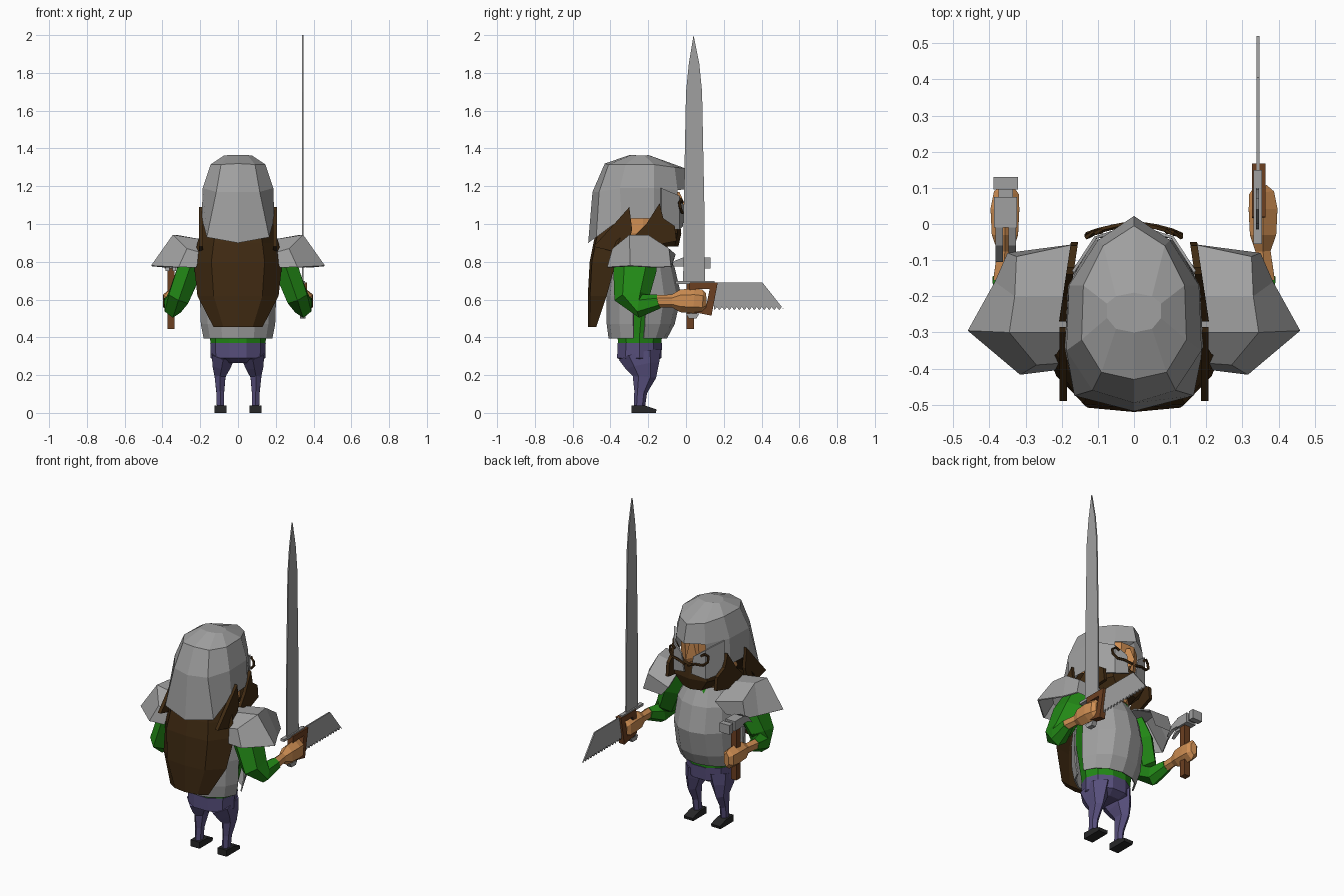
import bpy, bmesh, math
from mathutils import Vector

if "Cube" in bpy.data.objects:
    bpy.data.objects.remove(bpy.data.objects["Cube"])


def mat(name, r, g, b):
    m = bpy.data.materials.new(name)
    m.diffuse_color = (r, g, b, 1)
    m.use_nodes = True
    m.node_tree.nodes["Principled BSDF"].inputs["Base Color"].default_value = m.diffuse_color
    return m


STEEL = mat("steel grey", .35, .35, .35)
HAIR = mat("dark brown hair", .05, .023, .006)
GREEN = mat("green cloth", .016, .25, .008)
PURPLE = mat("purple cloth", .095, .077, .2)
SKIN = mat("skin", .62, .27, .085)
WOOD = mat("wood", .15, .05, .015)
BLACK = mat("black leather", .02, .02, .021)


def make(name, verts, faces, material, thick=0):
    me = bpy.data.meshes.new(name)
    bm = bmesh.new()
    vs = [bm.verts.new(v) for v in verts]
    for f in faces:
        bm.faces.new([vs[i] for i in f])
    bmesh.ops.recalc_face_normals(bm, faces=bm.faces[:])
    bm.to_mesh(me)
    bm.free()
    ob = bpy.data.objects.new(name, me)
    bpy.context.collection.objects.link(ob)
    me.materials.append(material)
    if thick:
        s = ob.modifiers.new("thickness", 'SOLIDIFY')
        s.thickness = thick
    return ob


def loft(name, rings, material, closed=True, caps=True, thick=0, skip=()):
    """Skin a list of equal-length point rings; skip lists (row, column) holes."""
    n = len(rings[0])
    faces = []
    for r in range(len(rings) - 1):
        for c in range(n if closed else n - 1):
            if (r, c) not in skip:
                d = (c + 1) % n
                faces.append((r*n + c, r*n + d, (r+1)*n + d, (r+1)*n + c))
    if caps:
        faces += [tuple(range(n)), tuple(range((len(rings)-1)*n, len(rings)*n))]
    return make(name, [p for r in rings for p in r], faces, material, thick)


def sym(half):
    """Mirror a half ring that starts and ends on the centre line."""
    return half + [(-x, y, z) for x, y, z in half[-2:0:-1]]


def oval(z, rx, yb, yf, n=10, cx=0):
    cy, ry = (yb + yf) / 2, (yf - yb) / 2
    return [(cx + rx*math.sin(2*math.pi*(i+.5)/n), cy + ry*math.cos(2*math.pi*(i+.5)/n), z)
            for i in range(n)]


def tube(name, path, material, n=6):
    """path entries: x, y, z, half width in x, half width across."""
    pts = [Vector(p[:3]) for p in path]
    rings = []
    for i, p in enumerate(pts):
        t = (pts[min(i+1, len(pts)-1)] - pts[max(i-1, 0)]).normalized()
        side = Vector((1, 0, 0))
        side = (side - t * side.dot(t)).normalized()
        up = t.cross(side)
        rings.append([p + side*path[i][3]*math.cos(2*math.pi*(k+.5)/n)
                      + up*path[i][4]*math.sin(2*math.pi*(k+.5)/n) for k in range(n)])
    return loft(name, rings, material)


def plate(name, yz, x0, x1, material, shear=0):
    """Extrude a side profile (y, z) from x0 to x1."""
    a = [(x0 + shear*y, y, z) for y, z in yz]
    b = [(x1 + shear*y, y, z) for y, z in yz]
    return loft(name, [a, b], material)


def box(name, x0, x1, y0, y1, z0, z1, material):
    return plate(name, [(y0, z0), (y1, z0), (y1, z1), (y0, z1)], x0, x1, material)


# Torso, trousers and neck
loft("shirt", [oval(.36, .145, -.365, -.125), oval(.42, .15, -.37, -.12), oval(.6, .18, -.4, -.06),
               oval(.78, .18, -.4, -.08), oval(.92, .1, -.35, -.13)], GREEN)
loft("trousers", [oval(.37, .147, -.37, -.12), oval(.29, .145, -.37, -.125), oval(.265, .1, -.32, -.17)], PURPLE)
loft("head", [oval(.86, .1, -.36, -.1), oval(.95, .15, -.4, -.06), oval(1.2, .15, -.4, -.045)], SKIN)


# Breast and back plates
def arc_plate(name, levels, sign):
    rings = []
    for z, rx, depth in levels:
        rings.append([(rx*math.sin(a), -.25 + sign*depth*math.cos(a), z)
                      for a in [math.radians(-80 + 160*i/6) for i in range(7)]])
    loft(name, rings, STEEL, closed=False, caps=False, thick=.008)


arc_plate("breast_plate", [(.395, .185, .15), (.47, .2, .19), (.62, .205, .225), (.77, .19, .19), (.88, .13, .13)], 1)
arc_plate("back_plate", [(.395, .185, .16), (.47, .2, .17), (.62, .205, .17), (.77, .19, .15), (.9, .13, .12)], -1)

# Long hair down the back
loft("long_hair", [sym([(0, yb, z), (.6*w, yb + .012, z), (w, ys, z), (.5*w, yi, z), (0, yi, z)])
                   for z, w, yb, ys, yi in [(1.06, .165, -.45, -.28, -.25), (.9, .215, -.49, -.36, -.38),
                                            (.8, .235, -.51, -.37, -.4), (.62, .215, -.52, -.42, -.44),
                                            (.455, .13, -.518, -.475, -.485)]], HAIR)

# Helmet: crown, brow and neck flap, open at the face
helmet = [
    [(0, -.30, 1.365), (.05, -.29, 1.365), (.075, -.26, 1.362), (.075, -.22, 1.362), (.05, -.2, 1.365), (0, -.19, 1.362)],
    [(0, -.43, 1.32), (.09, -.41, 1.315), (.145, -.32, 1.315), (.14, -.17, 1.315), (.085, -.06, 1.3), (0, -.005, 1.295)],
    [(0, -.495, 1.17), (.115, -.46, 1.17), (.187, -.35, 1.19), (.18, -.17, 1.19), (.1, -.045, 1.18), (0, .022, 1.185)],
    [(0, -.518, .9), (.165, -.475, .93), (.192, -.34, 1.03), (.182, -.17, 1.03), (.11, -.04, 1.0), (0, -.02, 1.0)],
]
loft("helmet", [sym(h) for h in helmet], STEEL, caps=False, skip={(2, 4), (2, 5)})
make("helmet_crown", sym(helmet[0]), [tuple(range(10))], STEEL)

# Beard and nose
loft("beard", [sym([(0, -.2, z), (.6*w, -.2, z), (w, -.15, z), (.7*w, yf - .02, z), (0, yf, z)])
               for z, w, yf in [(1.03, .165, -.035), (.95, .16, -.025), (.88, .09, -.04)]], HAIR)
loft("nose", [sym([(0, -.06, z), (w, -.06, z), (0, yf, z)])
              for z, w, yf in [(1.17, .014, -.035), (1.08, .03, .005), (1.05, .02, -.02)]], SKIN)

for s, side in ((1, "right"), (-1, "left")):
    # Cheek guards, moustache curls and hair locks
    loft(side + "_cheek_guard", [[(s*.025, -.015, .99), (s*.11, -.035, .97), (s*.17, -.13, .99)],
                                 [(s*.04, -.012, 1.1), (s*.11, -.035, 1.15), (s*.172, -.13, 1.19)]],
         STEEL, closed=False, caps=False, thick=.008)
    tube(side + "_moustache", [(s*x, y, z, .008, .008) for x, y, z in
                               [(.01, .0, 1.045), (.06, -.008, 1.06), (.105, -.02, 1.06), (.13, -.03, 1.085),
                                (.13, -.035, 1.115), (.11, -.025, 1.13), (.09, -.02, 1.115)]], HAIR, 5)
    plate(side + "_back_lock", [(-.49, .88), (-.38, 1.0), (-.3, 1.09), (-.285, .97), (-.32, .84)],
          s*.185, s*.206, HAIR)
    plate(side + "_front_lock", [(-.27, .94), (-.21, 1.0), (-.14, 1.11), (-.12, 1.03), (-.06, .99), (-.05, .91), (-.15, .89)],
          s*.147, s*.167, HAIR, -s*.15)

    # Pauldron, inner edge to ridge to outer rim
    rows = [[(.16, -.055, .84), (.17, -.2, .915), (.17, -.3, .915), (.2, -.385, .85)],
            [(.325, -.09, .87), (.33, -.2, .943), (.345, -.3, .943), (.27, -.39, .87)],
            [(.35, -.08, .775), (.385, -.16, .772), (.46, -.295, .78), (.315, -.417, .772)]]
    rows = [[(s*x, y, z) for x, y, z in r] for r in rows]
    loft(side + "_pauldron", rows, STEEL, closed=False, caps=False, thick=.008)
    for k, end in ((0, "front"), (3, "back")):
        make(side + "_pauldron_" + end, [rows[0][k], rows[1][k], rows[2][k], (s*.22, rows[0][k][1] - .02, .77)],
             [(0, 1, 2, 3)], STEEL)

    # Sleeve and hand
    tube(side + "_sleeve", [(s*.2, -.27, .86, .07, .1), (s*.255, -.27, .76, .075, .115), (s*.315, -.285, .61, .065, .095),
                            (s*.345, -.24, .565, .052, .062), (s*.362, -.145, .59, .034, .038)], GREEN)
    tube(side + "_hand", [(s*.364, -.16, .59, .03, .034), (s*.357, -.075, .592, .024, .034), (s*.357, -.03, .593, .042, .06),
                          (s*.357, .04, .593, .046, .066), (s*.353, .085, .59, .04, .062), (s*.35, .105, .59, .02, .045)], SKIN)

    # Leg and boot
    tube(side + "_leg", [(s*.078, -.245, .31, .07, .115), (s*.088, -.23, .25, .055, .09), (s*.095, -.22, .19, .033, .062),
                         (s*.094, -.24, .11, .024, .034), (s*.093, -.247, .03, .022, .03)], PURPLE)
    plate(side + "_boot", [(-.288, 0), (-.16, 0), (-.155, .018), (-.215, .038), (-.288, .04)], s*.062, s*.124, BLACK)

# Sword
X = .342
blade = [(-.015, .69), (.1, .69), (.097, 1.1), (.085, 1.7), (.07, 1.85), (.04, 2.0), (.015, 1.85), (.0, 1.7), (-.012, 1.1)]
plate("sword_blade", blade, X - .004, X + .004, STEEL)
box("sword_guard", X - .012, X + .012, -.055, .15, .683, .698, STEEL)
box("sword_grip", X - .012, X + .012, .02, .055, .52, .69, BLACK)
plate("sword_pommel", [(.0, .525), (.07, .525), (.055, .5), (.015, .5)], X - .015, X + .015, STEEL)

# Saw with toothed edge and looped wooden handle
teeth = [(.52 - .37*i/28, .545 if i % 2 == 0 else .56) for i in range(29)]
plate("saw_blade", [(.13, .69), (.405, .69)] + teeth, X - .003, X + .005, STEEL)
outer = [(.02, .69), (.168, .69), (.135, .515), (.01, .54)]
inner = [(.05, .655), (.125, .655), (.105, .555), (.05, .56)]
for i in range(4):
    j = (i + 1) % 4
    plate("saw_handle_bar", [outer[i], outer[j], inner[j], inner[i]], .327, .364, WOOD)

# Hammer
H = -.355
box("hammer_handle", H - .019, H + .019, .002, .042, .445, .78, WOOD)
box("hammer_head", H - .032, H + .032, -.01, .075, .765, .825, STEEL)
box("hammer_neck", H - .02, H + .02, .075, .1, .775, .815, STEEL)
box("hammer_face", H - .034, H + .034, .095, .13, .765, .822, STEEL)
for s in (-1, 1):
    plate("hammer_claw", [(-.01, .825), (-.06, .805), (-.105, .75), (-.06, .775), (-.01, .775)],
          H + s*.008, H + s*.028, STEEL)
